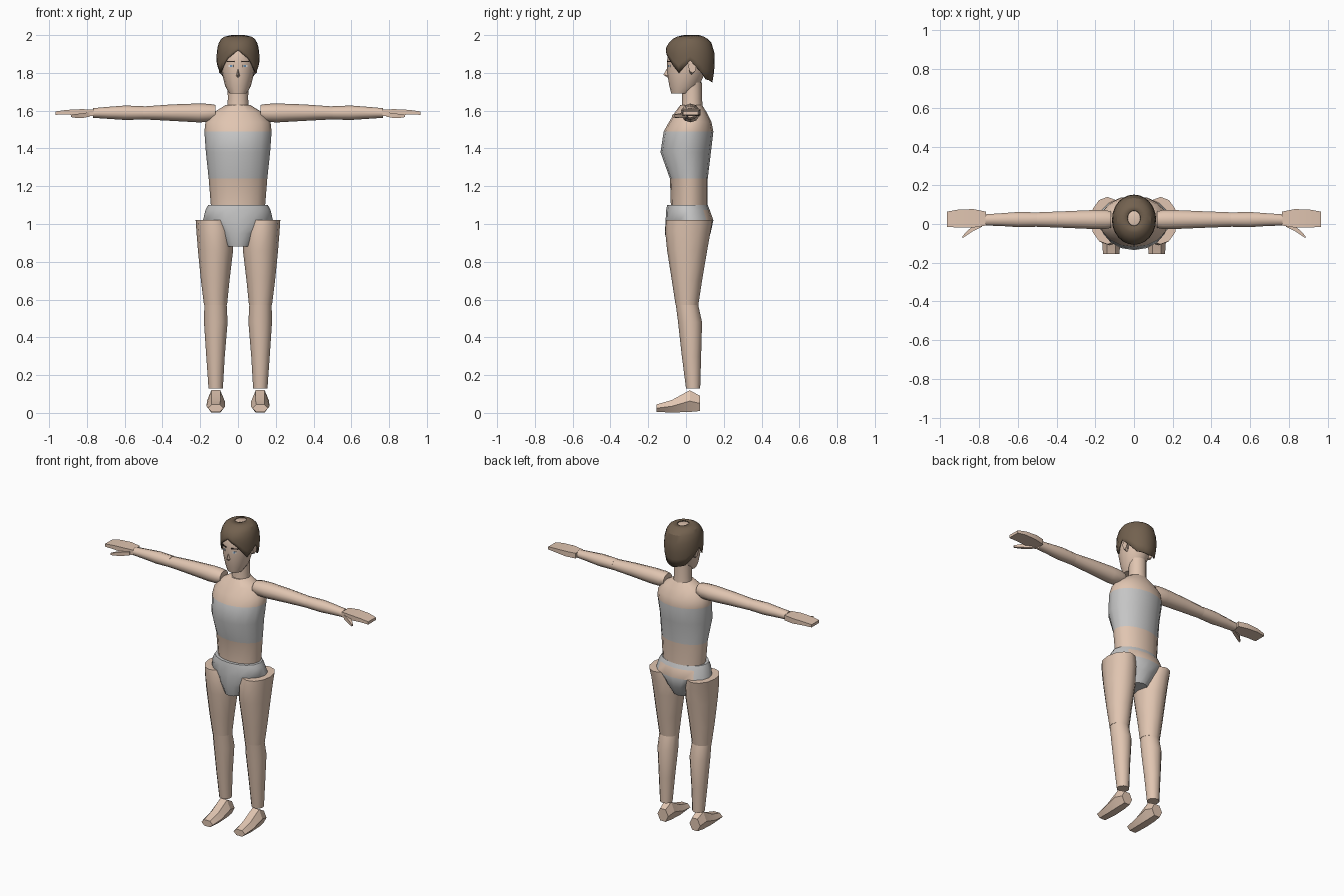
import bpy, bmesh, math
from mathutils import Vector

if "Cube" in bpy.data.objects:
    bpy.data.objects.remove(bpy.data.objects["Cube"])


def mat(name, r, g, b):
    m = bpy.data.materials.new(name)
    m.diffuse_color = (r, g, b, 1)
    m.use_nodes = True
    m.node_tree.nodes["Principled BSDF"].inputs["Base Color"].default_value = m.diffuse_color
    return m


SKIN = mat("skin", 0.75, 0.56, 0.44)
CLOTH = mat("grey_cloth", 0.56, 0.56, 0.56)
HAIR = mat("brown_hair", 0.17, 0.12, 0.078)
BROW = mat("dark_brow", 0.03, 0.02, 0.016)
WHITE = mat("eye_white", 0.8, 0.8, 0.8)
IRIS = mat("eye_blue", 0.15, 0.3, 0.5)


def finish(bm, name, mats, rule=None, angle=40):
    bmesh.ops.recalc_face_normals(bm, faces=bm.faces)
    if rule:
        for f in bm.faces:
            f.material_index = rule(f.calc_center_median())
    me = bpy.data.meshes.new(name)
    bm.to_mesh(me)
    bm.free()
    ob = bpy.data.objects.new(name, me)
    bpy.context.collection.objects.link(ob)
    for m in mats:
        me.materials.append(m)
    bpy.ops.object.select_all(action='DESELECT')
    ob.select_set(True)
    bpy.context.view_layer.objects.active = ob
    if angle:
        bpy.ops.object.shade_smooth_by_angle(angle=math.radians(angle))
    return ob


def loft(name, axis, rings, mats, sides=12, turn=0.0, s=1, rule=None, angle=40):
    """Skin closed rings (position, u0, u1, v0, v1) along an axis; s mirrors x."""
    unit = [(math.cos(turn + 2 * math.pi * i / sides),
             math.sin(turn + 2 * math.pi * i / sides)) for i in range(sides)]
    mu = max(abs(p[0]) for p in unit)
    mv = max(abs(p[1]) for p in unit)
    bm = bmesh.new()
    loops = []
    for p, u0, u1, v0, v1 in rings:
        loop = []
        for a, b in unit:
            u = (u0 + u1) / 2 + a / mu * (u1 - u0) / 2
            v = (v0 + v1) / 2 + b / mv * (v1 - v0) / 2
            x, y, z = {'x': (p, u, v), 'y': (u, p, v), 'z': (u, v, p)}[axis]
            loop.append(bm.verts.new((x * s, y, z)))
        loops.append(loop)
    for A, B in zip(loops, loops[1:]):
        for i in range(sides):
            j = (i + 1) % sides
            bm.faces.new((A[i], A[j], B[j], B[i]))
    bm.faces.new(loops[0])
    bm.faces.new(loops[-1])
    return finish(bm, name, mats, rule, angle)


def body(rows):
    """Rings symmetric in x: (z, half width, front y, back y)."""
    return [(z, -w, w, f, b) for z, w, f, b in rows]


def interp(x, table):
    for (a, *p), (b, *q) in zip(table, table[1:]):
        if a <= x <= b:
            t = (x - a) / (b - a)
            return [m + (n - m) * t for m, n in zip(p, q)]
    return list(table[-1][1:])


# Torso with cloth band
loft("torso", 'z', body([
    (1.09, .143, -.08, .115), (1.24, .155, -.085, .115), (1.38, .17, -.135, .132),
    (1.49, .178, -.118, .145), (1.54, .172, -.09, .135), (1.59, .13, -.06, .11),
    (1.63, .065, -.03, .085)]), [SKIN, CLOTH], 16,
    rule=lambda c: 1 if 1.24 < c.z < 1.49 else 0)

# Pelvis brief with bare strip at the rear
loft("pelvis", 'z', body([
    (.88, .07, -.095, .09), (.95, .11, -.112, .13), (1.02, .185, -.108, .145),
    (1.075, .172, -.105, .125), (1.10, .158, -.1, .115)]), [CLOTH, SKIN], 16,
    rule=lambda c: 1 if 1.02 < c.z < 1.07 and c.y > .085 else 0)

# Neck and head
loft("neck", 'z', body([(1.6, .06, -.025, .09), (1.66, .054, -.02, .085),
                        (1.75, .055, -.02, .085)]), [SKIN])
loft("head", 'z', body([
    (1.69, .045, -.078, .02), (1.73, .068, -.088, .07), (1.80, .085, -.1, .1),
    (1.86, .095, -.1, .125), (1.92, .095, -.096, .13), (1.97, .07, -.06, .1),
    (1.99, .042, -.02, .075)]), [SKIN], 16)

# Hair shell with jagged lower edge and open crown
profile = [(1.74, .09, -.08, .138), (1.80, .108, -.1, .148), (1.87, .115, -.108, .153),
           (1.93, .110, -.107, .148), (1.97, .098, -.085, .13), (1.99, .08, -.055, .1),
           (2.0, .034, -.01, .07)]
edge = [(0, 1.92), (30, 1.875), (60, 1.80), (90, 1.865), (105, 1.83),
        (135, 1.765), (180, 1.75)]
bm = bmesh.new()
cols = []
for i in range(24):
    deg = i * 15
    low = interp(min(deg, 360 - deg), edge)[0]
    a = math.radians(deg)
    levels = [low + (1.96 - low) * k / 4 for k in range(5)] + [1.98, 1.992, 2.0]
    col = []
    for z in levels:
        w, f, b = interp(z, profile)
        col.append(bm.verts.new((w * math.sin(a),
                                 (f + b) / 2 - (b - f) / 2 * math.cos(a), z)))
    cols.append(col)
for i in range(24):
    A, B = cols[i], cols[(i + 1) % 24]
    for k in range(7):
        bm.faces.new((A[k], B[k], B[k + 1], A[k + 1]))
hair = finish(bm, "hair", [HAIR], angle=25)
shell = hair.modifiers.new("thickness", 'SOLIDIFY')
shell.thickness = 0.007
shell.offset = -1

# Nose wedge
bm = bmesh.new()
n = [bm.verts.new(p) for p in ((0, -.094, 1.835), (-.012, -.09, 1.785), (.012, -.09, 1.785),
                               (0, -.12, 1.79), (0, -.09, 1.77))]
for f in ((0, 1, 3), (0, 3, 2), (1, 4, 3), (3, 4, 2), (0, 2, 4, 1)):
    bm.faces.new([n[i] for i in f])
finish(bm, "nose", [SKIN], angle=0)


def plate(name, s, x, y, z, w, h, m):
    bpy.ops.mesh.primitive_cube_add(size=1, location=(s * x, y, z),
                                    rotation=(0, 0, s * math.radians(26)))
    ob = bpy.context.object
    ob.name = name
    ob.scale = (w, .008, h)
    ob.data.materials.append(m)


for s, side in ((1, "left"), (-1, "right")):
    # Face details
    plate(side + "_brow", s, .038, -.088, 1.86, .042, .007, BROW)
    plate(side + "_eye", s, .036, -.087, 1.836, .026, .011, WHITE)
    plate(side + "_iris", s, .0355, -.088, 1.836, .01, .011, IRIS)
    loft(side + "_ear", 'x', [(.08, .015, .045, 1.79, 1.86), (.1, .012, .055, 1.80, 1.87)],
         [SKIN], 8, s=s)
    # Arm
    loft(side + "_upper_arm", 'x', [
        (.118, -.02, .065, 1.555, 1.63), (.15, -.026, .072, 1.54, 1.636),
        (.21, -.026, .072, 1.538, 1.638), (.35, -.02, .066, 1.546, 1.633),
        (.505, -.014, .06, 1.554, 1.622)], [SKIN], 10, math.pi / 2, s)
    loft(side + "_forearm", 'x', [
        (.50, -.014, .06, 1.553, 1.624), (.6, -.016, .062, 1.551, 1.627),
        (.69, -.01, .055, 1.557, 1.62), (.768, -.008, .05, 1.562, 1.613)],
        [SKIN], 10, math.pi / 2, s)
    # Hand and thumb
    loft(side + "_hand", 'x', [
        (.765, -.008, .064, 1.572, 1.606), (.83, -.018, .077, 1.574, 1.608),
        (.91, -.018, .074, 1.58, 1.604), (.965, -.015, .064, 1.578, 1.596)],
        [SKIN], 4, math.pi / 4, s, angle=20)
    loft(side + "_thumb", 'x', [
        (.785, -.014, .01, 1.568, 1.592), (.83, -.036, -.01, 1.56, 1.585),
        (.86, -.056, -.034, 1.562, 1.582), (.885, -.073, -.062, 1.566, 1.578)],
        [SKIN], 4, math.pi / 4, s, angle=20)
    # Leg
    loft(side + "_thigh", 'z', [
        (.57, .058, .18, -.055, .065), (.70, .045, .196, -.075, .085),
        (.86, .026, .212, -.1, .112), (.96, .03, .22, -.11, .13),
        (1.02, .05, .224, -.105, .14)], [SKIN], 12, s=s)
    loft(side + "_shin", 'z', [
        (.13, .08, .156, .0, .075), (.30, .07, .168, -.022, .08),
        (.48, .055, .18, -.042, .085), (.575, .06, .178, -.054, .064)], [SKIN], 12, s=s)
    # Foot
    loft(side + "_foot", 'y', [
        (-.155, .076, .16, .005, .045), (-.075, .068, .166, .002, .068),
        (.02, .07, .165, .005, .12), (.075, .078, .156, .01, .09)],
        [SKIN], 6, 0, s, angle=20)
